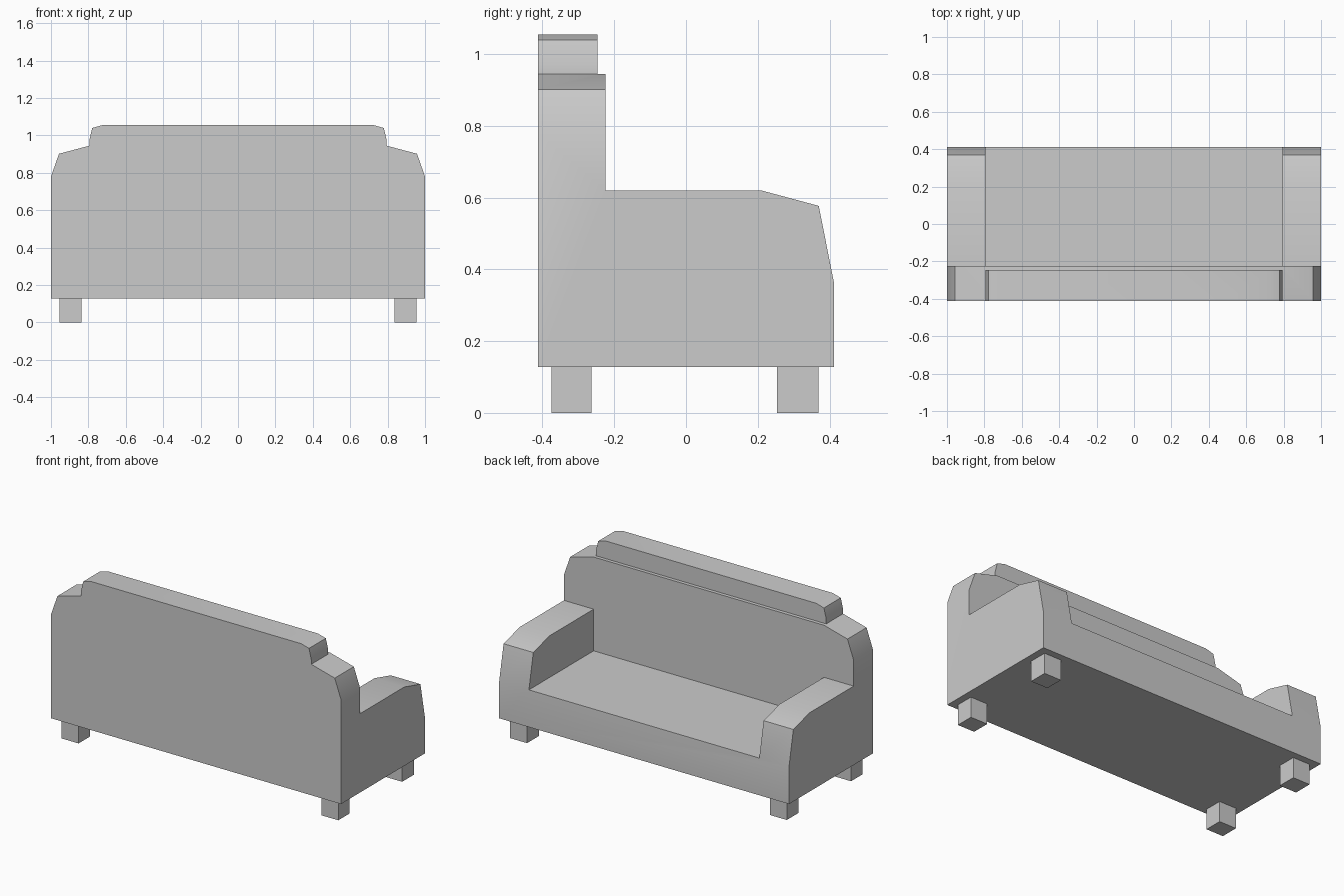
import bpy, bmesh
from math import radians
from mathutils import Vector

if "Cube" in bpy.data.objects:
    bpy.data.objects.remove(bpy.data.objects["Cube"])


def prism(name, points, direction):
    """Closed solid: a flat outline pushed along a direction."""
    bm = bmesh.new()
    face = bm.faces.new([bm.verts.new(p) for p in points])
    ext = bmesh.ops.extrude_face_region(bm, geom=[face], use_keep_orig=True)
    moved = [v for v in ext["geom"] if isinstance(v, bmesh.types.BMVert)]
    bmesh.ops.translate(bm, verts=moved, vec=Vector(direction))
    bmesh.ops.recalc_face_normals(bm, faces=bm.faces)
    mesh = bpy.data.meshes.new(name)
    bm.to_mesh(mesh)
    bm.free()
    obj = bpy.data.objects.new(name, mesh)
    bpy.context.collection.objects.link(obj)
    return obj


def box(name, x0, x1, y0, y1, z0, z1):
    return prism(name, [(x0, y0, z0), (x1, y0, z0), (x1, y1, z0), (x0, y1, z0)],
                 (0, 0, z1 - z0))


def activate(obj):
    bpy.ops.object.select_all(action='DESELECT')
    obj.select_set(True)
    bpy.context.view_layer.objects.active = obj


def boolean(obj, tool, operation):
    mod = obj.modifiers.new(operation, 'BOOLEAN')
    mod.operation, mod.object, mod.solver = operation, tool, 'EXACT'
    activate(obj)
    bpy.ops.object.modifier_apply(modifier=mod.name)
    bpy.data.objects.remove(tool)


BOTTOM = 0.128

# Side profile: stepped backrest, arm top and sloping front
side = [(-0.413, BOTTOM), (-0.413, 1.055), (-0.247, 1.055), (-0.247, 0.945),
        (-0.225, 0.945), (-0.225, 0.62), (0.21, 0.62), (0.37, 0.577),
        (0.413, 0.36), (0.413, BOTTOM)]
body = prism("sofa_body", [(-1.1, y, z) for y, z in side], (2.2, 0, 0))

# Front silhouette: rounded shoulders and raised head cushion
half = [(1.0, 0.0), (1.0, 0.78), (0.957, 0.902), (0.795, 0.945),
        (0.795, 0.975), (0.779, 1.04), (0.725, 1.055), (0.725, 1.2)]
half[-1:] = []
outline = half + [(-x, z) for x, z in reversed(half)]
boolean(body, prism("silhouette_cutter", [(x, -0.6, z) for x, z in outline],
                    (0, 1.2, 0)), 'INTERSECT')

# Seat well between the arms
boolean(body, box("seat_cutter", -0.795, 0.795, -0.225, 0.6, 0.36, 0.8),
        'DIFFERENCE')
activate(body)
bpy.ops.object.shade_smooth_by_angle(angle=radians(30))

# Four block feet
for label, y0, y1 in (("front", -0.375, -0.263), ("rear", 0.254, 0.37)):
    for sx, hand in ((-1, "left"), (1, "right")):
        xa, xb = sorted((sx * 0.838, sx * 0.955))
        box(f"{label}_{hand}_foot", xa, xb, y0, y1, 0, BOTTOM)
